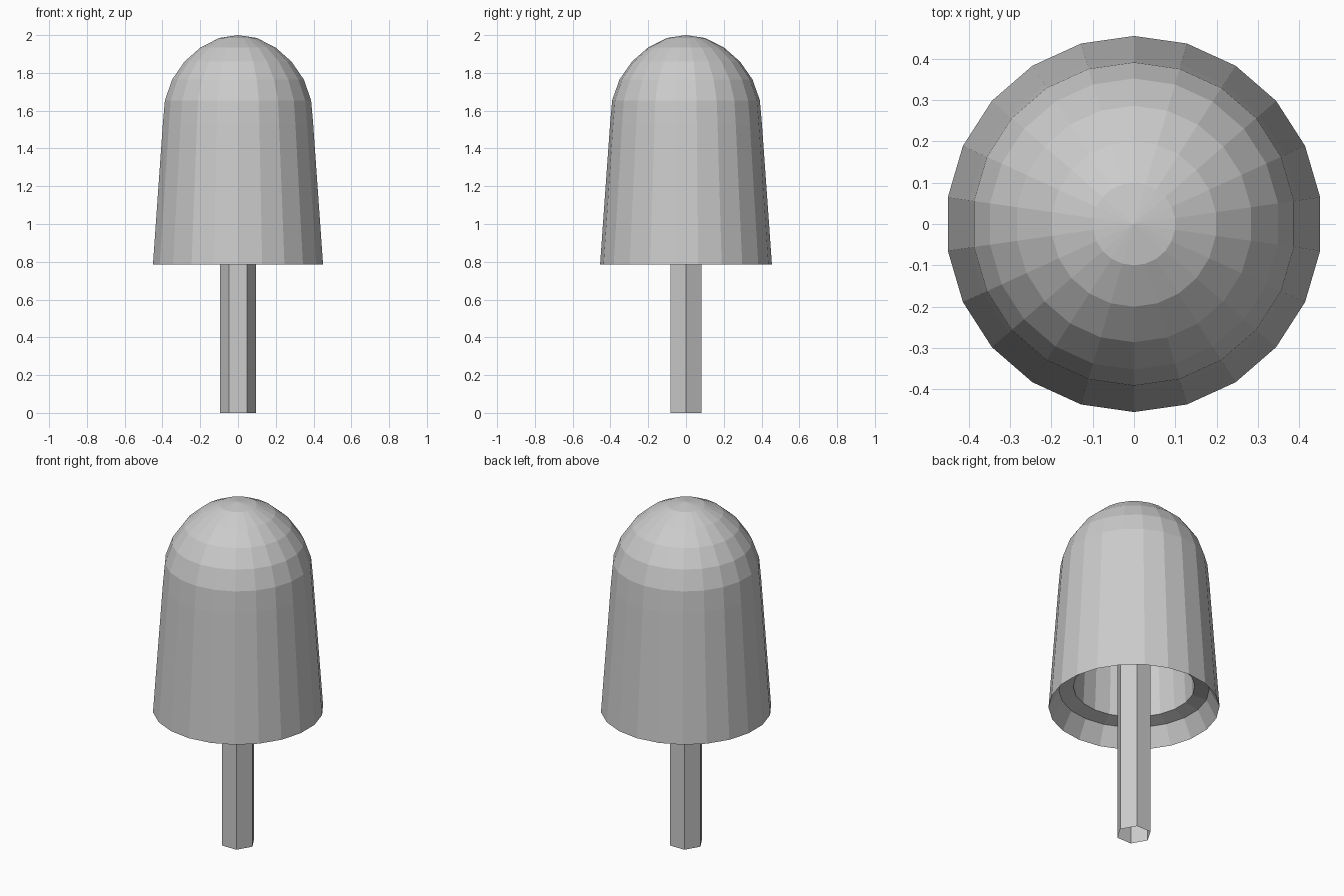
import bpy
import bmesh
import math

cube = bpy.data.objects.get("Cube")
if cube:
    bpy.data.objects.remove(cube, do_unlink=True)

# Single flat colour
grey = bpy.data.materials.new("plain_grey")
grey.use_nodes = True
grey.diffuse_color = (0.6, 0.6, 0.6, 1)
bsdf = next(n for n in grey.node_tree.nodes if n.type == 'BSDF_PRINCIPLED')
bsdf.inputs["Base Color"].default_value = (0.6, 0.6, 0.6, 1)
bsdf.inputs["Roughness"].default_value = 0.9


def lathe(name, profile, sides, start):
    """Turn a (radius, height) profile around z with flat faces."""
    bm = bmesh.new()
    rings = []
    for r, z in profile:
        if r == 0:
            rings.append([bm.verts.new((0, 0, z))] * sides)
            continue
        angles = [start + math.tau * i / sides for i in range(sides)]
        rings.append([bm.verts.new((r * math.cos(a), r * math.sin(a), z))
                      for a in angles])
    for low, high in zip(rings, rings[1:]):
        for i in range(sides):
            j = (i + 1) % sides
            corners = [low[i], low[j], high[j], high[i]]
            bm.faces.new(list(dict.fromkeys(corners)))
    mesh = bpy.data.meshes.new(name)
    bm.to_mesh(mesh)
    bm.free()
    mesh.materials.append(grey)
    obj = bpy.data.objects.new(name, mesh)
    bpy.context.collection.objects.link(obj)
    return obj


# Domed crown: hollow underside with a stepped lip, then the outer shell
hollow = [(0, 1.62), (0.2, 1.55), (0.3, 1.4), (0.323, 0.91), (0.4, 0.89)]
shell = [(0.455, 0.785), (0.402, 1.53), (0.391, 1.655), (0.352, 1.765),
         (0.286, 1.86), (0.2, 1.935), (0.1, 1.985), (0, 2.0)]
lathe("crown", hollow + shell, 22, math.pi / 2)

# Hexagonal open trunk, running up inside the crown
lathe("trunk", [(0.094, 0), (0.094, 1.5)], 6, 0)
